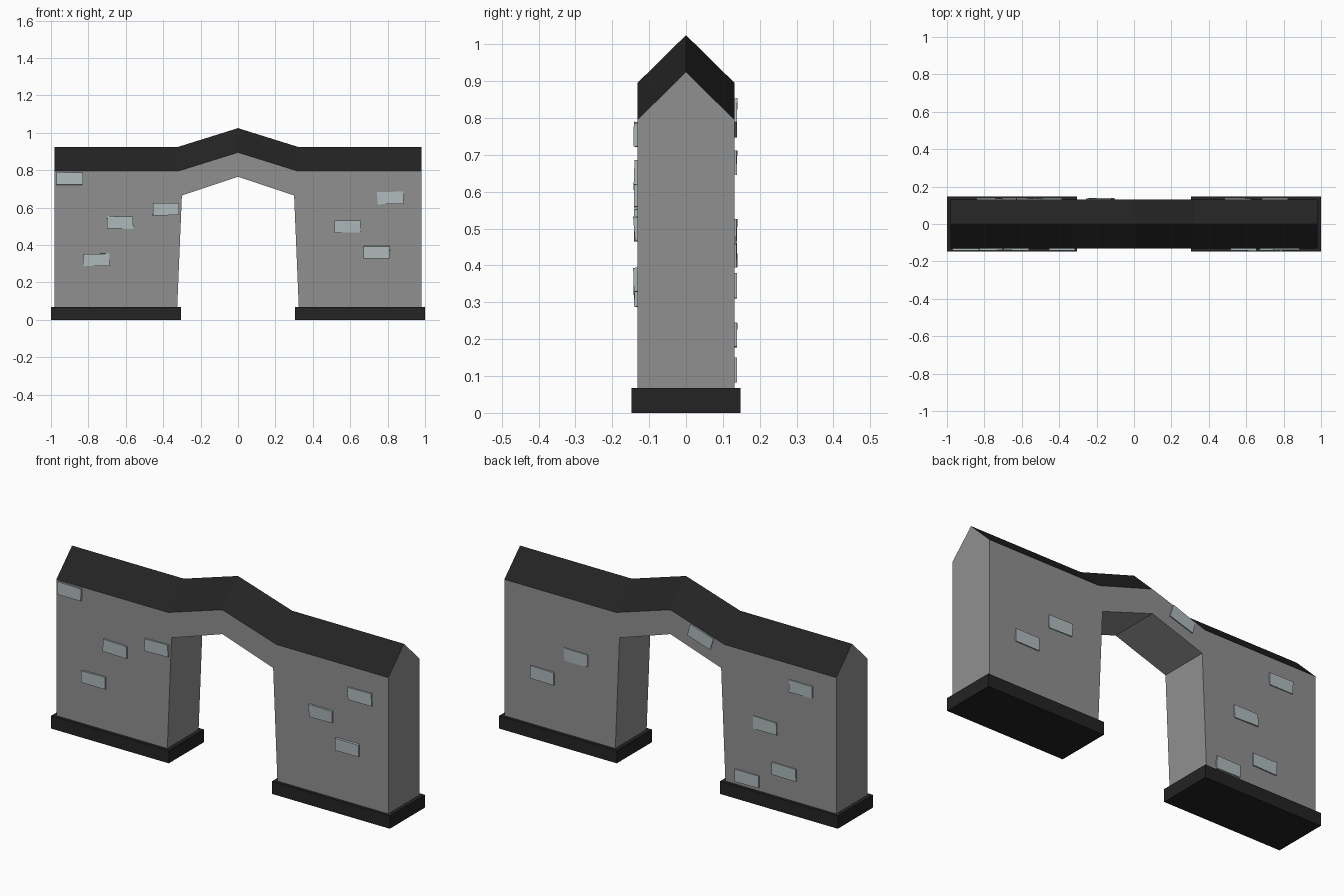
import bpy, bmesh, math, random
from mathutils import Matrix, Vector

if "Cube" in bpy.data.objects:
    bpy.data.objects.remove(bpy.data.objects["Cube"])

random.seed(4)
HALF = 0.132          # half wall thickness


def material(name, rgb):
    m = bpy.data.materials.new(name)
    m.diffuse_color = (*rgb, 1)
    m.use_nodes = True
    m.node_tree.nodes["Principled BSDF"].inputs["Base Color"].default_value = m.diffuse_color
    return m


STONE = material("grey_stone", (0.28, 0.28, 0.28))
DARK = material("dark_stone", (0.017, 0.017, 0.017))
PALE = material("pale_brick", (0.43, 0.49, 0.50))


def finish(bm, name, mat):
    bmesh.ops.remove_doubles(bm, verts=bm.verts, dist=1e-5)
    bmesh.ops.recalc_face_normals(bm, faces=bm.faces)
    me = bpy.data.meshes.new(name)
    bm.to_mesh(me)
    bm.free()
    ob = bpy.data.objects.new(name, me)
    me.materials.append(mat)
    bpy.context.collection.objects.link(ob)
    return ob


def face(bm, pts):
    return bm.faces.new([bm.verts.new(p) for p in pts])


def box(name, center, size, mat, rot=Matrix(), jitter=0.0):
    bm = bmesh.new()
    bmesh.ops.create_cube(bm, size=1)
    for v in bm.verts:
        v.co = Vector([c * s for c, s in zip(v.co, size)])
        v.co += Vector([random.uniform(-jitter, jitter) for _ in range(3)])
    bm.transform(Matrix.Translation(center) @ rot)
    return finish(bm, name, mat)


# Front profile: gateway opening below, eaves line above
opening = [(-0.325, 0.066), (-0.30, 0.665), (0, 0.765), (0.30, 0.665), (0.325, 0.066)]
eaves = [(-0.98, 0.795), (-0.32, 0.795), (0, 0.895), (0.32, 0.795), (0.98, 0.795)]
RISE = 0.13
outline = [(-0.98, 0.066)] + opening + [(0.98, 0.066)] + eaves[::-1]

# Wall: two faces, opening lining, and gabled ends
bm = bmesh.new()
for y in (-HALF, HALF):
    face(bm, [(x, y, z) for x, z in outline])
for (x0, z0), (x1, z1) in zip(outline[:6], outline[1:7]):
    face(bm, [(x0, -HALF, z0), (x1, -HALF, z1), (x1, HALF, z1), (x0, HALF, z0)])
for x in (-0.98, 0.98):
    face(bm, [(x, -HALF, 0.066), (x, HALF, 0.066), (x, HALF, 0.795),
              (x, 0, 0.795 + RISE), (x, -HALF, 0.795)])
finish(bm, "wall", STONE)

# Roof: sloped strips following the eaves on both sides
bm = bmesh.new()
for y in (-HALF, HALF):
    for (x0, z0), (x1, z1) in zip(eaves, eaves[1:]):
        q = [(x0, y, z0), (x1, y, z1), (x1, 0, z1 + RISE), (x0, 0, z0 + RISE)]
        face(bm, q if y < 0 else q[::-1])
finish(bm, "roof", DARK)

# Plinths under each pier
for side, s in (("left", -1), ("right", 1)):
    box(f"plinth_{side}", (s * 0.6525, 0, 0.034), (0.695, 0.296, 0.068), DARK)

# Raised bricks: x, z and roll angle
front = [(-0.90, 0.755, 0), (-0.63, 0.52, 0), (-0.385, 0.592, 0), (-0.757, 0.32, 0),
         (0.585, 0.498, 0), (0.815, 0.652, 0), (0.74, 0.362, 0)]
back = [(0.756, 0.345, 0), (0.555, 0.492, 0), (-0.18, 0.80, -17), (-0.773, 0.68, 0),
        (-0.561, 0.428, 0), (-0.673, 0.212, 0), (-0.455, 0.117, 0)]
for label, y, rows in (("front", -0.130, front), ("back", 0.127, back)):
    for i, (x, z, roll) in enumerate(rows):
        tilt = Matrix.Rotation(math.radians(random.uniform(-2, 2)), 4, 'X')
        rot = Matrix.Rotation(math.radians(-roll if roll == 0 else 17), 4, 'Y') if x > 0 else \
            Matrix.Rotation(math.radians(roll), 4, 'Y')
        box(f"brick_{label}_{i + 1}", (x, y, z), (0.14, 0.022, 0.066), PALE, rot @ tilt, 0.002)
